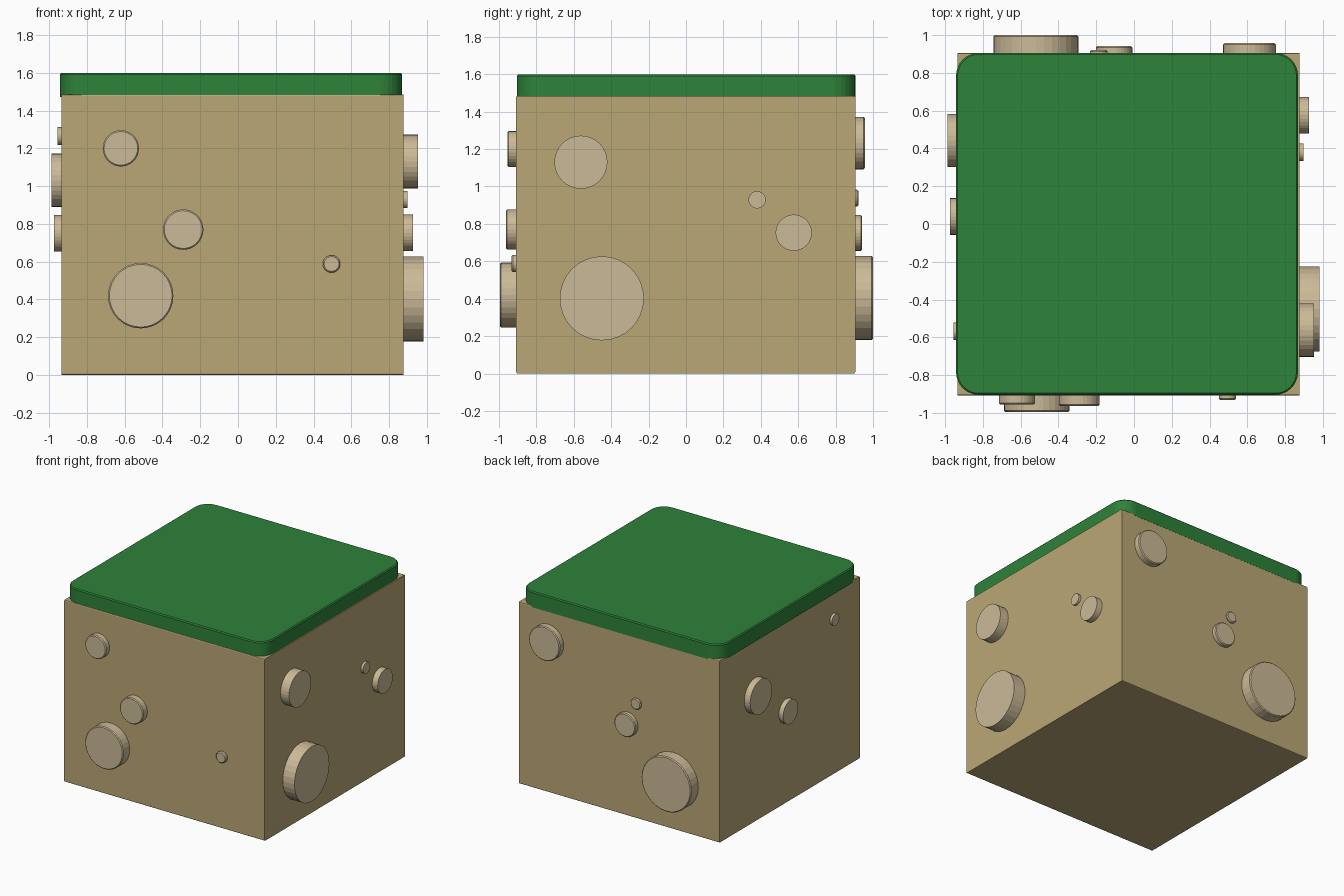
import bpy, bmesh
from math import pi
from mathutils import Matrix, Vector

if "Cube" in bpy.data.objects:
    bpy.data.objects.remove(bpy.data.objects["Cube"])


def material(name, rgb):
    m = bpy.data.materials.new(name)
    m.diffuse_color = (*rgb, 1)
    m.use_nodes = True
    m.node_tree.nodes["Principled BSDF"].inputs["Base Color"].default_value = m.diffuse_color
    return m


DIRT = material("dirt", (0.49, 0.386, 0.181))
PEBBLE = material("pebble", (0.60, 0.49, 0.31))
GRASS = material("grass", (0.027, 0.223, 0.042))


def finish(name, bm, mat):
    bmesh.ops.recalc_face_normals(bm, faces=bm.faces)
    me = bpy.data.meshes.new(name)
    bm.to_mesh(me)
    bm.free()
    me.materials.append(mat)
    ob = bpy.data.objects.new(name, me)
    bpy.context.collection.objects.link(ob)
    return ob


def box(x0, x1, y0, y1, z0, z1):
    bm = bmesh.new()
    size = Matrix.Diagonal((x1 - x0, y1 - y0, z1 - z0, 1))
    mid = Matrix.Translation(((x0 + x1) / 2, (y0 + y1) / 2, (z0 + z1) / 2))
    bmesh.ops.create_cube(bm, size=1, matrix=mid @ size)
    return bm


def edges_along(bm, axis):
    return [e for e in bm.edges
            if abs((e.verts[0].co - e.verts[1].co).normalized()[axis]) > 0.9]


# Dirt block, long edges across x slightly eased
bm = box(-0.935, 0.877, -0.908, 0.905, 0, 1.485)
bmesh.ops.bevel(bm, geom=edges_along(bm, 0), offset=0.008, segments=2,
                profile=0.5, affect='EDGES')
finish("dirt_block", bm, DIRT)

# Grass slab with rounded corners and a small eased rim
bm = box(-0.942, 0.868, -0.904, 0.906, 1.473, 1.60)
bmesh.ops.bevel(bm, geom=edges_along(bm, 2), offset=0.12, segments=8,
                profile=0.5, affect='EDGES')
rim = [e for e in bm.edges if all(v.co.z > 1.59 for v in e.verts)]
bmesh.ops.bevel(bm, geom=rim, offset=0.008, segments=1, affect='EDGES')
finish("grass_top", bm, GRASS)


# Round pebbles: axis, face plane, then (across, z, radius, outer end)
def pebble(name, axis, wall, across, z, r, end):
    sign = 1 if end > 0 else -1
    start = wall - sign * 0.04
    depth = abs(end - start)
    bm = bmesh.new()
    bmesh.ops.create_cone(bm, cap_ends=True, segments=32,
                          radius1=r, radius2=r, depth=depth)
    if axis == 'Y':
        rim = [e for e in bm.edges if all(v.co.z > 0 for v in e.verts)]
        bmesh.ops.bevel(bm, geom=rim, offset=0.007, segments=1, affect='EDGES')
    mid = (start + end) / 2
    out = Vector((sign, 0, 0)) if axis == 'X' else Vector((0, sign, 0))
    pos = (mid, across, z) if axis == 'X' else (across, mid, z)
    rot = Vector((0, 0, 1)).rotation_difference(out).to_matrix().to_4x4()
    bm.transform(Matrix.Translation(pos) @ rot)
    finish(name, bm, PEBBLE)


SIDES = {
    "front": ('Y', -0.908, [(-0.62, 1.20, 0.096, -0.955), (-0.29, 0.77, 0.107, -0.963),
                            (-0.515, 0.42, 0.173, -0.995), (0.495, 0.588, 0.046, -0.932)]),
    "back": ('Y', 0.905, [(0.612, 1.232, 0.14, 0.957), (-0.187, 0.938, 0.046, 0.921),
                          (-0.105, 0.752, 0.096, 0.942), (-0.52, 0.403, 0.225, 1.0)]),
    "right": ('X', 0.877, [(-0.562, 1.13, 0.142, 0.954), (0.38, 0.929, 0.046, 0.897),
                           (0.576, 0.753, 0.097, 0.927), (-0.45, 0.402, 0.225, 0.983)]),
    "left": ('X', -0.935, [(-0.568, 1.265, 0.047, -0.955), (0.442, 1.031, 0.141, -0.988),
                           (0.04, 0.75, 0.097, -0.974)]),
}
for side, (axis, wall, spots) in SIDES.items():
    for i, spot in enumerate(spots, 1):
        pebble(f"{side}_pebble_{i}", axis, wall, *spot)
